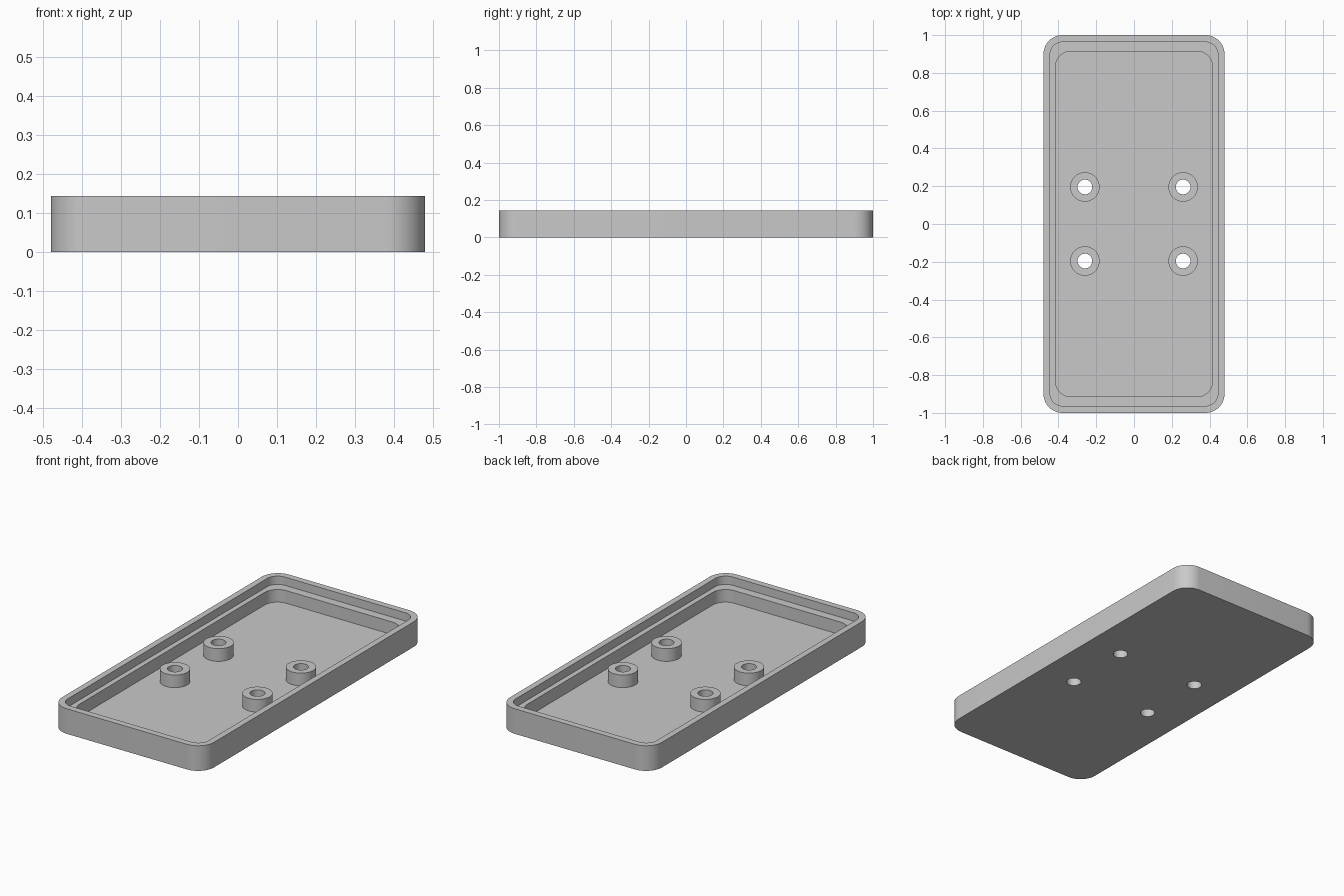
import bpy, bmesh, math

if "Cube" in bpy.data.objects:
    bpy.data.objects.remove(bpy.data.objects["Cube"])

TOP, LEDGE, FLOOR = 0.143, 0.096, 0.024      # rim, step and floor heights
POST_R, HOLE_R, SEG = 0.078, 0.039, 48

grey = bpy.data.materials.new("plain grey")
grey.diffuse_color = (0.584, 0.584, 0.584, 1)
grey.use_nodes = True
grey.node_tree.nodes["Principled BSDF"].inputs["Base Color"].default_value = grey.diffuse_color

bm = bmesh.new()


def ring(points, z):
    """Loop of vertices at height z."""
    return [bm.verts.new((x, y, z)) for x, y in points]


def rounded(hx, hy, r, n=12):
    """Rounded rectangle outline."""
    pts = []
    for k, (sx, sy) in enumerate([(1, 1), (-1, 1), (-1, -1), (1, -1)]):
        for i in range(n + 1):
            a = math.pi / 2 * (k + i / n)
            pts.append((sx * (hx - r) + r * math.cos(a), sy * (hy - r) + r * math.sin(a)))
    return pts


def circle(cx, cy, r):
    return [(cx + r * math.cos(2 * math.pi * i / SEG), cy + r * math.sin(2 * math.pi * i / SEG))
            for i in range(SEG)]


def skin(rings):
    """Join consecutive loops with a band of quads."""
    for a, b in zip(rings, rings[1:]):
        for i in range(len(a)):
            j = (i + 1) % len(a)
            bm.faces.new((a[i], a[j], b[j], b[i]))


def loop_edges(vs):
    return [bm.edges.get((vs[i - 1], vs[i])) for i in range(len(vs))]


# Wall section: outside, rim, upper inside wall, step, lower inside wall
outer, middle, inner = rounded(0.479, 1.0, 0.1), rounded(0.444, 0.963, 0.065), rounded(0.415, 0.914, 0.08)
wall = [ring(outer, 0), ring(outer, TOP), ring(middle, TOP),
        ring(middle, LEDGE), ring(inner, LEDGE), ring(inner, FLOOR)]
skin(wall)
base_edges, floor_edges = loop_edges(wall[0]), loop_edges(wall[-1])

# Four hollow posts with holes through the base
for sx in (-1, 1):
    for sy in (-1, 1):
        cx, cy = sx * 0.26, sy * 0.196
        bore, post = circle(cx, cy, HOLE_R), circle(cx, cy, POST_R)
        rings = [ring(post, FLOOR), ring(post, LEDGE), ring(bore, LEDGE), ring(bore, 0)]
        skin(rings)
        floor_edges += loop_edges(rings[0])
        base_edges += loop_edges(rings[-1])

# Floor and underside, leaving the holes open
for edges, up in ((floor_edges, 1), (base_edges, -1)):
    bmesh.ops.triangle_fill(bm, edges=edges, use_beauty=True, normal=(0, 0, up))
bmesh.ops.recalc_face_normals(bm, faces=bm.faces)

mesh = bpy.data.meshes.new("tray")
bm.to_mesh(mesh)
bm.free()
tray = bpy.data.objects.new("tray", mesh)
bpy.context.collection.objects.link(tray)
mesh.materials.append(grey)

bpy.context.view_layer.objects.active = tray
tray.select_set(True)
bpy.ops.object.shade_smooth_by_angle(angle=math.radians(30))
